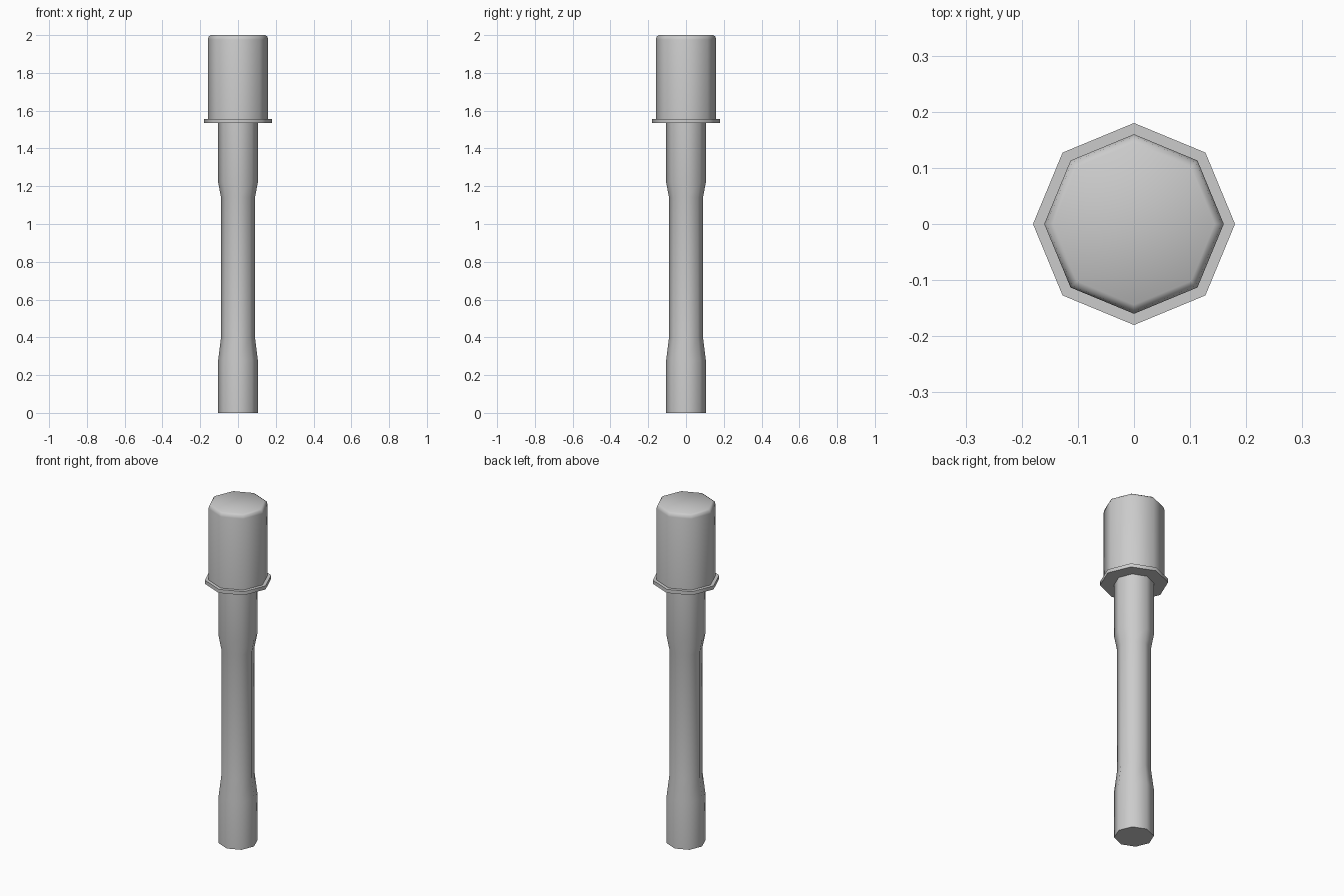
import bpy, bmesh, math

if "Cube" in bpy.data.objects:
    bpy.data.objects.remove(bpy.data.objects["Cube"])

SIDES = 8


def lathe(name, profile, angle):
    """Solid of revolution with eight sides from (radius, z) points, capped at both ends."""
    bm = bmesh.new()
    rings = []
    for r, z in profile:
        rings.append([bm.verts.new((r * math.cos(math.tau * i / SIDES),
                                    r * math.sin(math.tau * i / SIDES), z))
                      for i in range(SIDES)])
    for a, b in zip(rings, rings[1:]):
        for i in range(SIDES):
            j = (i + 1) % SIDES
            bm.faces.new((a[i], a[j], b[j], b[i]))
    bm.faces.new(rings[0][::-1])
    bm.faces.new(rings[-1])
    mesh = bpy.data.meshes.new(name)
    bm.to_mesh(mesh)
    bm.free()
    obj = bpy.data.objects.new(name, mesh)
    bpy.context.collection.objects.link(obj)
    bpy.ops.object.select_all(action='DESELECT')
    obj.select_set(True)
    bpy.context.view_layer.objects.active = obj
    bpy.ops.object.shade_smooth_by_angle(angle=math.radians(angle))
    return obj


# Long handle with thicker grip ends
lathe("handle", [(0.105, 0), (0.105, 0.28), (0.09, 0.40), (0.09, 1.14),
                 (0.105, 1.22), (0.105, 1.54)], 50)

# Thin collar under the head
lathe("collar", [(0.18, 1.535), (0.18, 1.556)], 50)

# Head with a softened top edge
lathe("head", [(0.16, 1.55), (0.16, 1.976), (0.156, 1.992), (0.144, 2.0)], 60)
